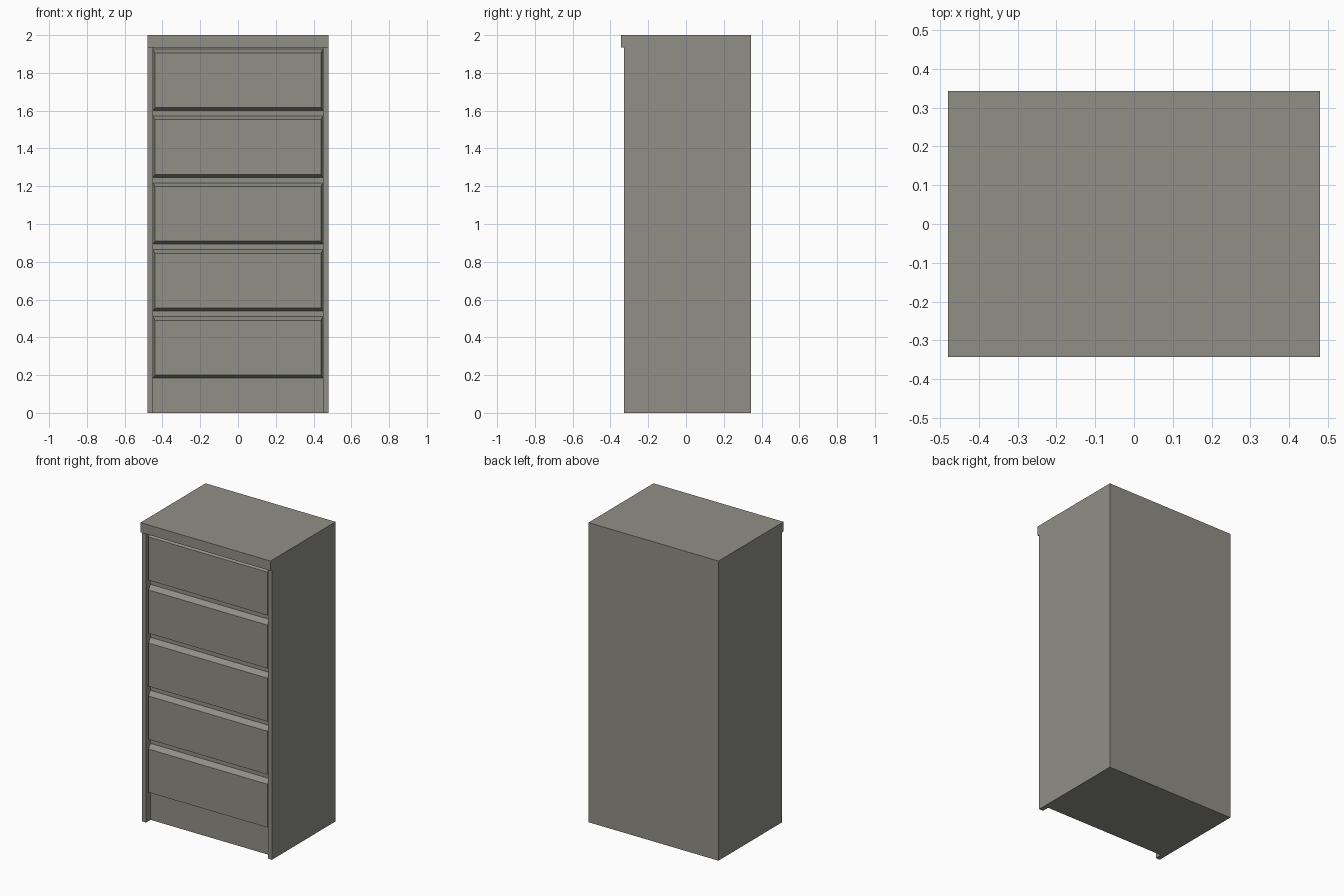
import bpy
import bmesh

cube = bpy.data.objects.get("Cube")
if cube:
    bpy.data.objects.remove(cube, do_unlink=True)

# One painted finish for the whole chest
paint = bpy.data.materials.new("warm grey paint")
paint.use_nodes = True
GREY = (0.28, 0.275, 0.24, 1.0)
paint.diffuse_color = GREY
paint.node_tree.nodes["Principled BSDF"].inputs["Base Color"].default_value = GREY

WIDTH, DEPTH, HEIGHT = 0.48, 0.343, 2.0   # half width, half depth, full height
INNER = 0.45                              # inner face of the side panels
SIDE_FRONT, RECESS = -0.328, -0.28
TOP_UNDER = 1.935


def box(name, low, high):
    """Axis-aligned box between two corners."""
    bm = bmesh.new()
    bmesh.ops.create_cube(bm, size=1)
    for v in bm.verts:
        v.co = [high[i] if v.co[i] > 0 else low[i] for i in range(3)]
    mesh = bpy.data.meshes.new(name)
    bm.to_mesh(mesh)
    bm.free()
    mesh.materials.append(paint)
    obj = bpy.data.objects.new(name, mesh)
    bpy.context.scene.collection.objects.link(obj)
    return obj


# Carcass: core with recessed front and plinth, two sides, overhanging top
box("carcass_core", (-INNER, RECESS, 0), (INNER, DEPTH, TOP_UNDER))
box("right_side_panel", (-WIDTH, SIDE_FRONT, 0), (-INNER, DEPTH, TOP_UNDER))
box("left_side_panel", (INNER, SIDE_FRONT, 0), (WIDTH, DEPTH, TOP_UNDER))
box("top_panel", (-WIDTH, -DEPTH, TOP_UNDER), (WIDTH, DEPTH, HEIGHT))

# Drawer fronts: raised panels whose four edges slope back to the carcass
DRAWERS, PITCH, FIRST, TALL = 5, 0.354, 0.185, 0.325
FACE = -0.318
for n in range(DRAWERS):
    z0 = FIRST + n * PITCH
    z1 = z0 + TALL
    drawer = box(f"drawer_front_{n + 1}", (-INNER, FACE, z0), (INNER, RECESS, z1))
    middle = (z0 + z1) / 2
    for v in drawer.data.vertices:
        if v.co.y < (FACE + RECESS) / 2:
            v.co.x *= 0.976
            v.co.z += -0.02 if v.co.z > middle else 0.016
